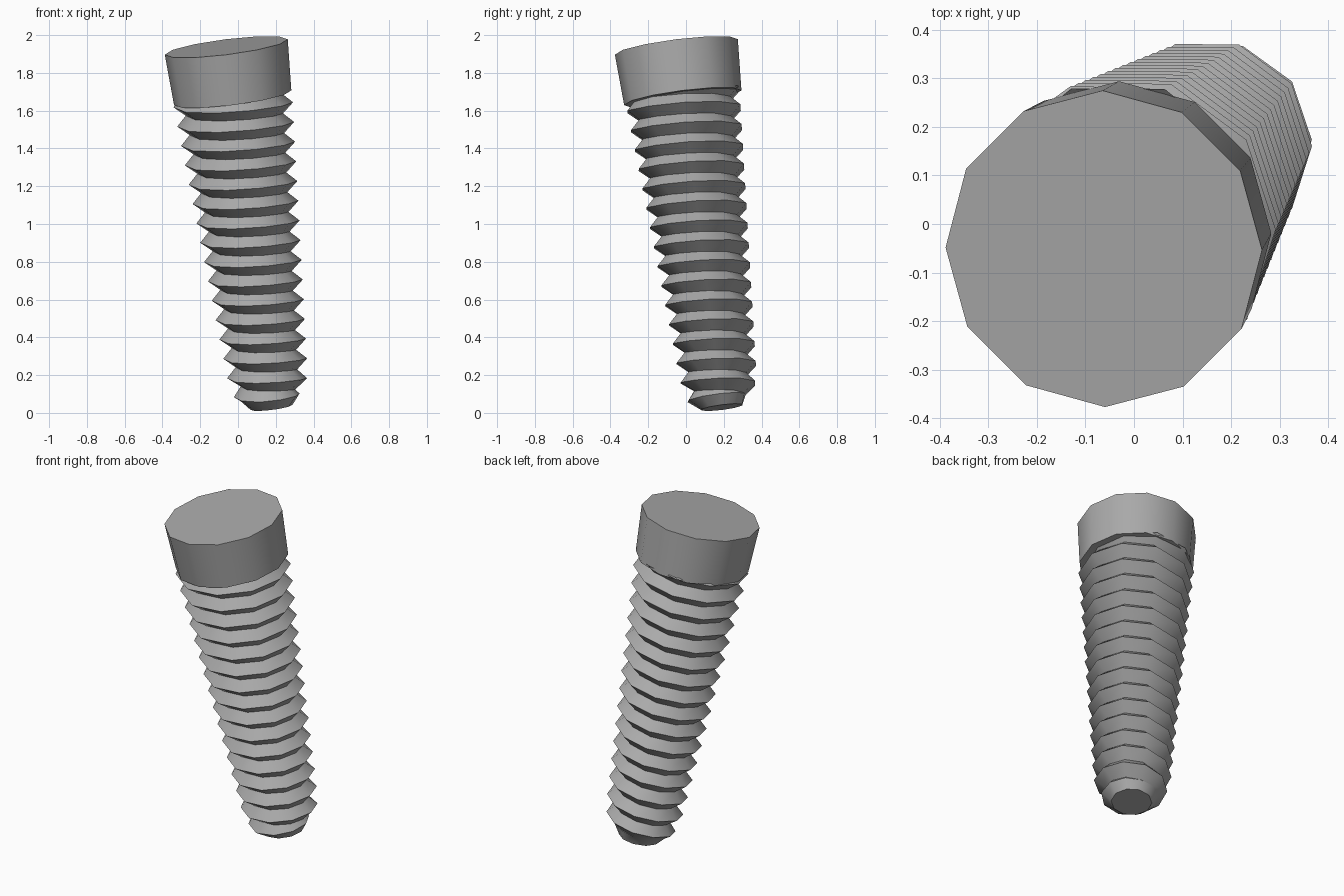
import bpy, bmesh, math
from mathutils import Vector

cube = bpy.data.objects.get("Cube")
if cube:
    bpy.data.objects.remove(cube)

steel = bpy.data.materials.new("grey steel")
steel.use_nodes = True
GREY = (0.4, 0.4, 0.4, 1)
steel.diffuse_color = GREY
steel.node_tree.nodes["Principled BSDF"].inputs["Base Color"].default_value = GREY

# The whole screw leans along this axis
AXIS = Vector((-0.126, -0.127, 1))
LEAN = Vector((0, 0, 1)).rotation_difference(AXIS)
FOOT = Vector((0.182, 0.195, 0))


def finish(bm, name):
    bmesh.ops.remove_doubles(bm, verts=bm.verts, dist=0.0005)
    bmesh.ops.recalc_face_normals(bm, faces=bm.faces)
    mesh = bpy.data.meshes.new(name)
    bm.to_mesh(mesh)
    bm.free()
    mesh.materials.append(steel)
    obj = bpy.data.objects.new(name, mesh)
    bpy.context.collection.objects.link(obj)
    obj.rotation_mode = 'QUATERNION'
    obj.rotation_quaternion = LEAN
    obj.location = FOOT
    bpy.ops.object.select_all(action='DESELECT')
    obj.select_set(True)
    bpy.context.view_layer.objects.active = obj
    bpy.ops.object.shade_smooth_by_angle(angle=math.radians(35))


def ring(bm, radius, height, sides, turn=0):
    return [bm.verts.new((radius * math.cos(math.tau * i / sides + turn),
                          radius * math.sin(math.tau * i / sides + turn), height))
            for i in range(sides)]


def bridge(bm, low, high):
    for i in range(len(low)):
        j = (i + 1) % len(low)
        bm.faces.new((low[i], low[j], high[j], high[i]))


# Tapered shank with one continuous V-shaped thread
SIDES, PITCH, DEPTH = 10, 0.105, 0.056
BOTTOM, TOP, CREST = 0.085, 1.71, 1.526


def thread_radius(t, j):
    phase = ((t - CREST) / PITCH + j / SIDES) % 1
    valley = 1 - abs(2 * phase - 1)
    crest = min(0.2 + 0.07 * t, 0.165 + 0.25 * t)
    return crest - DEPTH * valley


bm = bmesh.new()
rows = []
for k in range(-32, 8):
    row = []
    for j in range(SIDES + 1):
        t = CREST + PITCH * (k / 2 - j / SIDES)
        t = max(BOTTOM, min(TOP, t))
        r, a = thread_radius(t, j), math.tau * j / SIDES
        row.append(bm.verts.new((r * math.cos(a), r * math.sin(a), t)))
    rows.append(row)
for low, high in zip(rows, rows[1:]):
    for j in range(SIDES):
        bm.faces.new((low[j], low[j + 1], high[j + 1], high[j]))
# Blunt tip
tip = ring(bm, 0.112, 0.03, SIDES)
bridge(bm, tip, rows[0][:SIDES])
bm.faces.new(tip)
finish(bm, "threaded_shank")

# Head with a sunken socket
bm = bmesh.new()
base = ring(bm, 0.313, 1.695, 12)
crown = ring(bm, 0.328, 1.968, 12)
bridge(bm, base, crown)
bm.faces.new(base)
mouth = ring(bm, 0.2, 1.968, 10, 0.3)
floor = ring(bm, 0.192, 1.76, 10, 0.3)
bridge(bm, floor, mouth)
bm.faces.new(floor)
loops = [e for e in bm.edges if all(v in crown for v in e.verts)
         or all(v in mouth for v in e.verts)]
bmesh.ops.bridge_loops(bm, edges=loops)
finish(bm, "socket_head")
